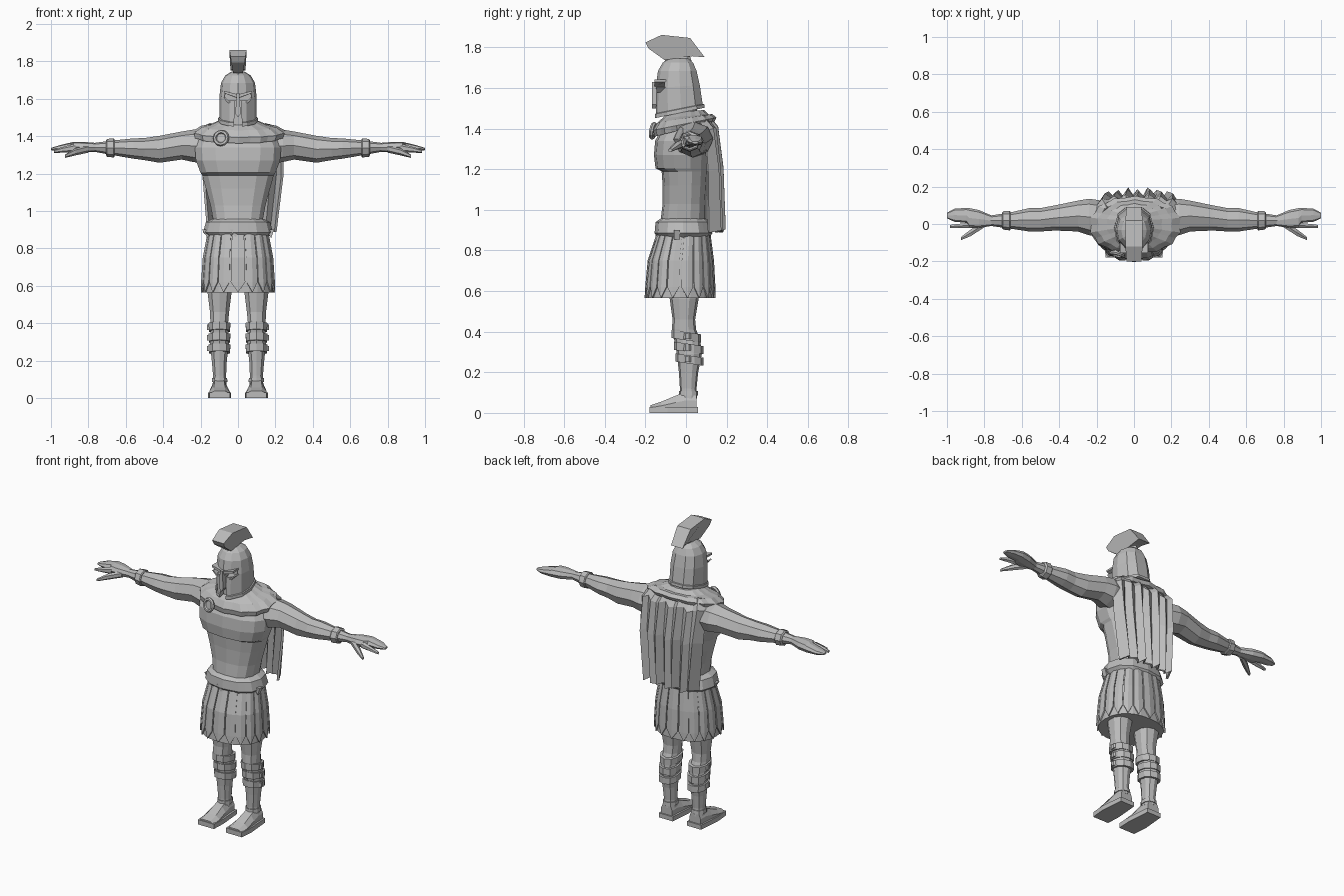
import bpy, bmesh, math
from mathutils import Vector

grey = bpy.data.materials.new("stone_grey")
grey.diffuse_color = (0.5, 0.5, 0.5, 1)


def make(name, verts, faces, thick=0):
    bm = bmesh.new()
    vs = [bm.verts.new(v) for v in verts]
    for f in faces:
        bm.faces.new([vs[i] for i in f])
    bmesh.ops.recalc_face_normals(bm, faces=bm.faces)
    me = bpy.data.meshes.new(name)
    bm.to_mesh(me)
    bm.free()
    me.materials.append(grey)
    ob = bpy.data.objects.new(name, me)
    bpy.context.collection.objects.link(ob)
    if thick:
        m = ob.modifiers.new("thickness", 'SOLIDIFY')
        m.thickness, m.offset = thick, 0
    return ob


def oval(n, power=2.0, fold=0.0):
    """Unit outline; power above 2 squares it off, fold makes pleats."""
    pts = []
    for i in range(n):
        a = 2 * math.pi * i / n - math.pi / 2
        c, s = math.cos(a), math.sin(a)
        k = 1 - fold * (i % 2)
        pts.append((k * math.copysign(abs(c) ** (2 / power), c),
                    k * math.copysign(abs(s) ** (2 / power), s)))
    return pts


def loft(name, axis, rows, shape, flip=1):
    """Rows are (position, a0, a1, b0, b1, tilt) along the axis; flip=-1 mirrors x."""
    verts, faces, n = [], [], len(shape)
    for r in rows:
        t, a0, a1, b0, b1 = r[:5]
        tilt = r[5] if len(r) > 5 else 0
        for u, v in shape:
            a = (a0 + a1) / 2 + u * (a1 - a0) / 2
            b = (b0 + b1) / 2 + v * (b1 - b0) / 2
            p = {'x': (t, a, b), 'y': (a, t, b), 'z': (a, b, t + tilt * b)}[axis]
            verts.append((p[0] * flip, p[1], p[2]))
    for k in range(len(rows) - 1):
        for i in range(n):
            j = (i + 1) % n
            faces.append((k * n + i, k * n + j, (k + 1) * n + j, (k + 1) * n + i))
    faces += [tuple(range(n)), tuple(range(len(verts) - n, len(verts)))]
    return make(name, verts, faces)


def prism(name, outline, y0, y1):
    """Outline in x,z extruded along y."""
    n = len(outline)
    verts = [(x, y, z) for y in (y0, y1) for x, z in outline]
    faces = [(i, (i + 1) % n, n + (i + 1) % n, n + i) for i in range(n)]
    return make(name, verts, faces + [tuple(range(n)), tuple(range(n, 2 * n))])


# Torso with chest shelf, and neck
def sym(rows):
    return [(r[0], -r[1], r[1]) + tuple(r[2:]) for r in rows]

loft("torso", 'z', sym([(.86, .14, -.12, .10), (.95, .135, -.125, .10), (1.03, .15, -.115, .10),
     (1.12, .175, -.115, .105), (1.19, .195, -.12, .11), (1.205, .205, -.15, .115),
     (1.27, .23, -.158, .12), (1.34, .235, -.152, .125), (1.42, .2, -.11, .12),
     (1.47, .1, -.07, .08)]), oval(14, 2.5))
loft("neck", 'z', sym([(1.42, .07, -.08, .06), (1.53, .065, -.09, .05)]), oval(8))

# Waist sash
loft("sash", 'z', sym([(.865, .165, -.14, .115), (.885, .187, -.155, .13), (.94, .172, -.15, .118),
     (.957, .14, -.125, .1)]), oval(24, 2.3, .03))
for x in (-.17, -.02, .17):
    y = -.06 if abs(x) > .1 else -.15
    prism("sash_tip", [(x - .022, .9), (x + .022, .9), (x + .008, .855)], y, y + .03)

# Skirt core and pointed leather strips
SK = [(.565, .19, -.193, .135), (.62, .189, -.19, .134), (.75, .18, -.178, .127), (.88, .155, -.135, .11)]
loft("skirt", 'z', sym(SK), oval(24, 2.3))


def skirt_point(a, row, out):
    z, w, y0, y1 = row
    c, s = math.cos(a), math.sin(a)
    return ((w + out) * math.copysign(abs(c) ** .87, c),
            (y0 + y1) / 2 + ((y1 - y0) / 2 + out) * math.copysign(abs(s) ** .87, s), z)

for i in range(18):
    a, d = 2 * math.pi * (i + .5) / 18, math.pi / 18 * .9
    v = [skirt_point(a + k * d, r, .007 if k == 0 else .003) for r in SK[:0:-1] for k in (-1, 0, 1)]
    v.append(skirt_point(a, SK[0], .007))
    f = [(k + j, k + j + 1, k + j + 4, k + j + 3) for k in (0, 3) for j in (0, 1)]
    make("skirt_strip", v, f + [(6, 7, 9), (7, 8, 9)], .008)

# Helmet with pointed front, eye and mouth openings
half = [(0, -1), (.45, -.86), (.88, -.45), (1, .1), (.82, .7), (.38, 1)]
plan = half + [(-x, y) for x, y in reversed(half[1:])]
helmet = loft("helmet", 'z', sym([(1.484, .106, -.16, .092, .21), (1.502, .106, -.16, .09, .2),
              (1.505, .1, -.155, .082, .2), (1.61, .1, -.15, .068, .06), (1.685, .091, -.138, .052),
              (1.725, .068, -.115, .035), (1.745, .035, -.085, .01)]), plan)


def cut(name, outline, y1):
    c = prism(name, outline, -.25, y1)
    c.hide_render = True
    c.hide_viewport = True
    m = helmet.modifiers.new(name, 'BOOLEAN')
    m.operation, m.solver, m.object = 'DIFFERENCE', 'EXACT', c

cut("mouth_cutter", [(-.022, 1.40), (.022, 1.40), (.018, 1.595), (-.018, 1.595)], -.115)
for s in (-1, 1):
    cut("eye_cutter", [(s * x, z) for x, z in ((.012, 1.592), (.05, 1.59), (.072, 1.61), (.07, 1.628), (.012, 1.606))], -.09)
    prism("brow", [(s * x, z) for x, z in ((.006, 1.606), (.074, 1.63), (.074, 1.642), (.006, 1.625))], -.155, -.09)
    prism("eye_rim", [(s * x, z) for x, z in ((.024, 1.58), (.052, 1.578), (.078, 1.605), (.07, 1.608), (.05, 1.588), (.024, 1.59))], -.145, -.085)
prism("nose_guard", [(-.014, 1.52), (0, 1.50), (.014, 1.52), (.008, 1.63), (-.008, 1.63)], -.168, -.1)

# Crest: side outline, wider at the top
side = [(-.20, 1.825, .04), (-.12, 1.862, .046), (.02, 1.847, .046), (.092, 1.752, .04),
        (.03, 1.757, .028), (-.03, 1.75, .026), (-.105, 1.738, .026), (-.185, 1.795, .036)]
n = len(side)
make("crest", [(s * w, y, z) for s in (-1, 1) for y, z, w in side],
     [(i, (i + 1) % n, n + (i + 1) % n, n + i) for i in range(n)] + [tuple(range(n)), tuple(range(n, 2 * n))])
loft("crest_base", 'z', sym([(1.725, .03, -.11, .03), (1.757, .022, -.09, .02)]), oval(8))

# Arms, bracers, hands, legs and feet, mirrored
box = [(-1, -1), (1, -1), (1, .1), (.55, 1), (-.55, 1), (-1, .1)]
for s in (1, -1):
    loft("arm", 'x', [(.14, -.07, .12, 1.25, 1.43), (.24, -.06, .135, 1.262, 1.435), (.3, -.04, .125, 1.275, 1.425),
         (.42, -.035, .1, 1.258, 1.402), (.5, -.04, .085, 1.272, 1.39), (.56, -.04, .085, 1.28, 1.388),
         (.66, -.025, .062, 1.297, 1.378), (.77, -.01, .045, 1.317, 1.364)], oval(8), s)
    loft("bracer", 'x', [(.66, -.03, .065, 1.29, 1.382), (.665, -.034, .07, 1.286, 1.387),
         (.70, -.03, .068, 1.29, 1.386), (.705, -.024, .06, 1.297, 1.378)], oval(8), s)
    loft("hand", 'x', [(.76, -.01, .045, 1.317, 1.364), (.83, -.022, .075, 1.312, 1.37), (.88, -.02, .085, 1.314, 1.37),
         (.895, .006, .086, 1.316, 1.366), (.96, .012, .082, 1.32, 1.35), (1.0, .03, .06, 1.325, 1.337)], oval(8, 2.6), s)
    loft("index_finger", 'x', [(.87, -.022, .01, 1.315, 1.36), (.94, -.024, .002, 1.312, 1.342),
         (.985, -.022, -.004, 1.31, 1.326)], oval(6), s)
    loft("thumb", 'x', [(.80, -.02, .02, 1.312, 1.354), (.87, -.066, -.025, 1.297, 1.335),
         (.925, -.088, -.068, 1.284, 1.302)], oval(6), s)
    loft("leg", 'z', [(.07, .06, .137, -.03, .055), (.12, .062, .135, -.03, .052), (.2, .058, .142, -.035, .06),
         (.29, .047, .152, -.045, .078), (.36, .05, .148, -.058, .07), (.41, .05, .15, -.07, .05),
         (.46, .045, .152, -.066, .045), (.56, .032, .165, -.08, .062), (.62, .025, .165, -.09, .07)], oval(10, 2.3), s)
    for z, y0, y1 in ((.378, -.072, .075), (.322, -.06, .085), (.265, -.052, .085)):
        loft("leg_strap", 'z', [(z - .02, .04, .158, y0, y1, -.15), (z + .02, .038, .16, y0, y1, -.15)], oval(10, 2.3), s)
        loft("strap_knot", 'z', [(z - .014, .145, .166, -.012, .025), (z + .014, .145, .166, -.012, .025)], oval(6), s)
    loft("ankle_cuff", 'z', [(.085, .055, .142, -.036, .06), (.108, .056, .14, -.035, .058)], oval(10, 2.3), s)
    loft("foot", 'y', [(-.175, .048, .148, .01, .038), (-.12, .044, .153, .01, .056), (-.05, .052, .147, .01, .085),
         (0, .058, .141, .01, .104), (.052, .06, .138, .01, .1)], box, s)
    loft("sole", 'y', [(-.18, .042, .152, 0, .03), (-.09, .038, .16, 0, .03), (.06, .05, .147, 0, .028)],
         [(-1, -1), (1, -1), (1, 1), (-1, 1)], s)

# Mantle around the shoulders, with ring brooch
loft("mantle", 'z', [(1.40, -.235, .245, -.155, .14, .25), (1.425, -.24, .255, -.162, .15, .2),
     (1.452, -.2, .21, -.14, .13, .15), (1.462, -.15, .155, -.115, .11, .08),
     (1.485, -.1, .1, -.09, .09, .08)], oval(28, 2.2, .05))
bpy.ops.mesh.primitive_torus_add(major_segments=12, minor_segments=6, major_radius=.034, minor_radius=.011,
                                 location=(-.09, -.162, 1.39), rotation=(math.radians(80), 0, math.radians(-15)))
bpy.context.object.name = "brooch_ring"
bpy.context.object.data.materials.append(grey)
bpy.ops.mesh.primitive_cylinder_add(vertices=12, radius=.03, depth=.016, location=(-.09, -.155, 1.39),
                                    rotation=(math.radians(80), 0, math.radians(-15)))
bpy.context.object.name = "brooch_disc"
bpy.context.object.data.materials.append(grey)

# Pleated cape hanging down the back: (z, left, right, y, fold depth)
levels = [(1.455, -.17, .2, .1, .006), (1.40, -.2, .235, .14, .012), (1.2, -.185, .237, .158, .02), (.9, -.16, .2, .165, .024)]
cols = 15
verts = []
for z, xl, xr, y, amp in levels:
    for i in range(cols):
        u = i / (cols - 1)
        fold = amp * (1 if i % 2 else -1) * (1 if i % 4 < 2 else .6)
        verts.append((xl + (xr - xl) * u, y + fold - .04 * abs(2 * u - 1) ** 4, z + .012 * math.sin(i * 1.7)))
faces = [(r * cols + i, r * cols + i + 1, (r + 1) * cols + i + 1, (r + 1) * cols + i)
         for r in range(len(levels) - 1) for i in range(cols - 1)]
make("cape", verts, faces, .014)
